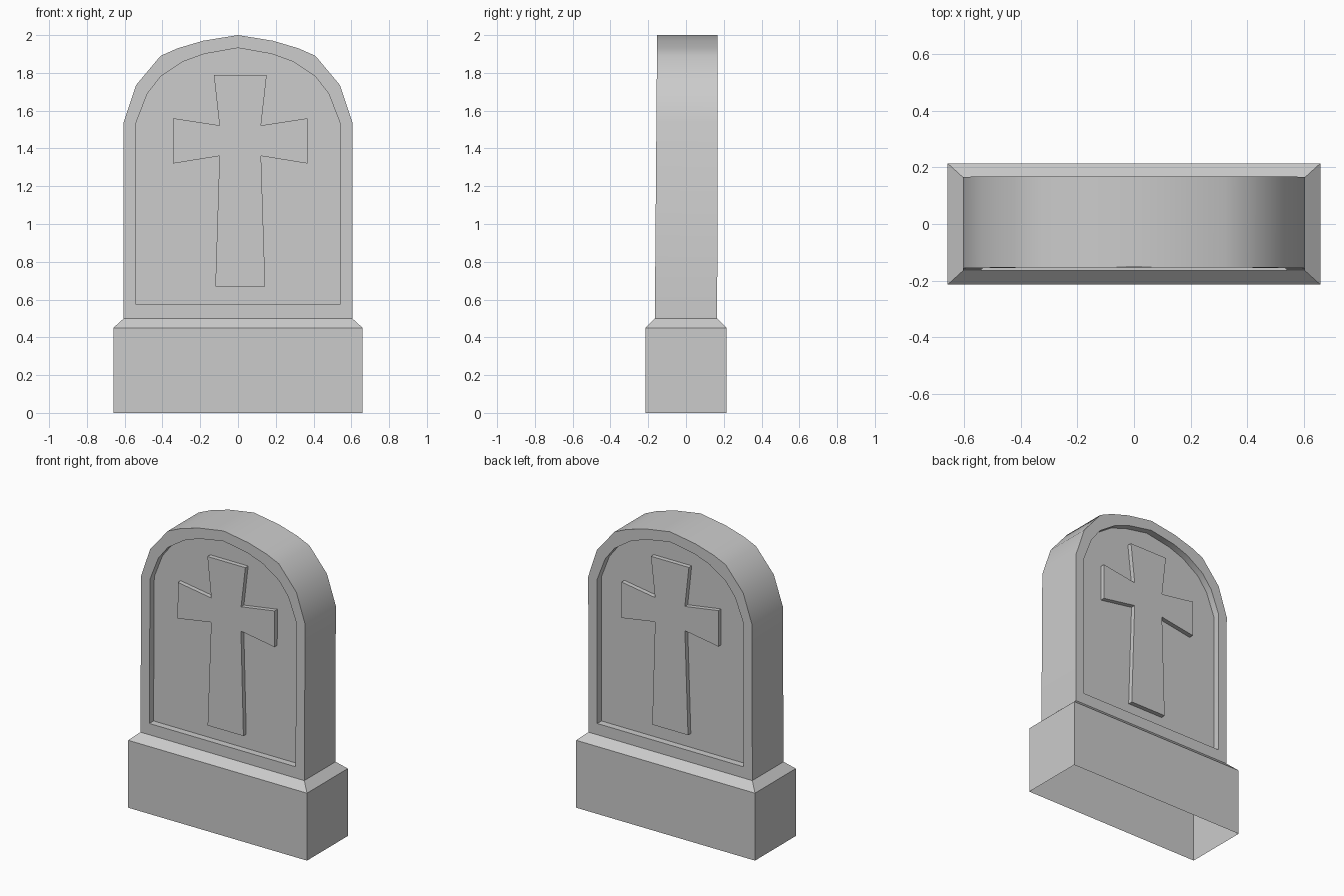
import bpy, bmesh

if "Cube" in bpy.data.objects:
    bpy.data.objects.remove(bpy.data.objects["Cube"])

# half profiles, foot to crown
OUTER = [(0.605, 0.50), (0.605, 1.54), (0.54, 1.735), (0.41, 1.89),
         (0.32, 1.93), (0.185, 1.97), (0, 2.0)]
INNER = [(0.54, 0.575), (0.54, 1.535), (0.48, 1.69), (0.41, 1.78),
         (0.29, 1.86), (0.18, 1.90), (0, 1.932)]
# half cross, foot to top
CROSS = [(0.132, 0.668), (0.11, 1.36), (0.357, 1.32), (0.357, 1.56),
         (0.11, 1.522), (0.14, 1.79)]
CROSS_X, RECESS, RAISE = 0.012, 0.045, 0.03


def mirrored(half):
    return half + [(-x, z) for x, z in reversed(half) if x > 0]


def face_y(side, z, inset=0):
    """Depth of the slab face; the front leans back slightly."""
    t = (z - 0.5) / 1.5
    return side * (0.165 + (0.003 if side > 0 else -0.012) * t - inset)


def loop(bm, pts, side, inset=0, dx=0):
    return [bm.verts.new((x + dx, face_y(side, z, inset), z)) for x, z in pts]


def bridge(bm, a, b, closed=True):
    n = len(a)
    for i in range(n if closed else n - 1):
        j = (i + 1) % n
        bm.faces.new((a[i], a[j], b[j], b[i]))


def finish(bm, name):
    bmesh.ops.recalc_face_normals(bm, faces=bm.faces[:])
    me = bpy.data.meshes.new(name)
    bm.to_mesh(me)
    bm.free()
    ob = bpy.data.objects.new(name, me)
    bpy.context.collection.objects.link(ob)
    return ob


# arched slab with a recessed panel on both faces
bm = bmesh.new()
rims = []
for side in (-1, 1):
    rim = loop(bm, mirrored(OUTER), side)
    lip = loop(bm, mirrored(INNER), side)
    floor = loop(bm, mirrored(INNER), side, RECESS)
    bridge(bm, rim, lip)
    bridge(bm, lip, floor)
    bm.faces.new(floor)
    rims.append(rim)
bridge(bm, *rims, closed=False)
slab = finish(bm, "arched_slab")
bpy.context.view_layer.objects.active = slab
slab.select_set(True)
bpy.ops.object.shade_smooth_by_angle(angle=0.7)

# raised flared crosses
for side, name in ((-1, "front_cross"), (1, "back_cross")):
    bm = bmesh.new()
    low = loop(bm, mirrored(CROSS), side, RECESS + 0.002, CROSS_X)
    top = loop(bm, mirrored(CROSS), side, RECESS - RAISE, CROSS_X)
    bridge(bm, low, top)
    bm.faces.new(top)
    bm.faces.new(low)
    finish(bm, name)

# plinth, open underneath, with a chamfered shoulder
bm = bmesh.new()
rings = [[bm.verts.new((sx * w, sy * d, z))
          for sx, sy in ((-1, -1), (1, -1), (1, 1), (-1, 1))]
         for w, d, z in ((0.66, 0.215, 0), (0.66, 0.215, 0.45), (0.605, 0.165, 0.5))]
bridge(bm, rings[0], rings[1])
bridge(bm, rings[1], rings[2])
finish(bm, "plinth")
